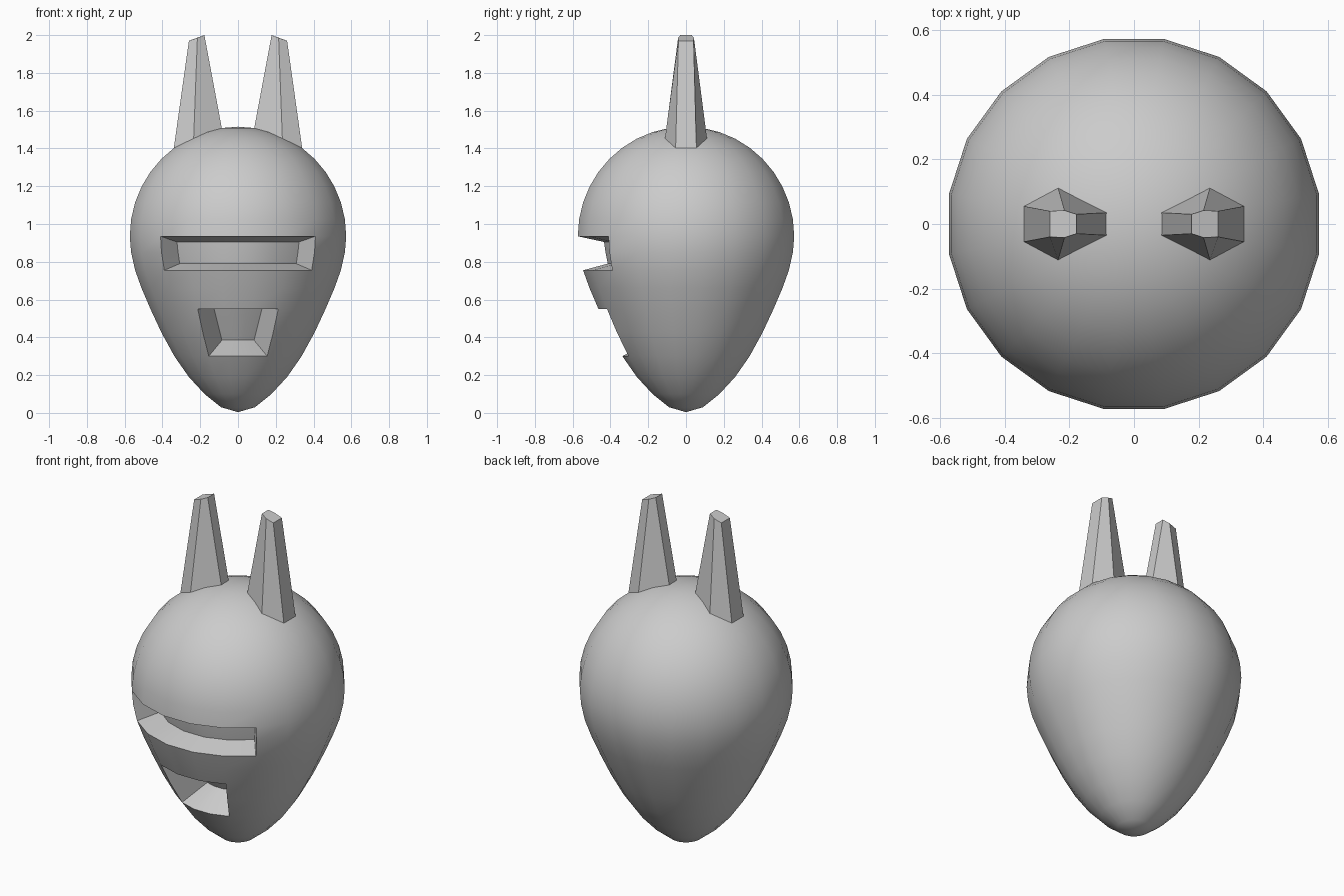
import bpy, bmesh
from math import sin, cos, radians

if "Cube" in bpy.data.objects:
    bpy.data.objects.remove(bpy.data.objects["Cube"])

SEG = 20
R = 0.58
ZC = 0.935

# Egg profile: ring heights every 9 degrees, stretched lower half, round upper half
LOW_Z = [0.03, 0.10, 0.19, 0.30, 0.425, 0.55, 0.66, 0.755, 0.85, ZC]
rings = [(R * sin(radians(9 * (i + 1))), z) for i, z in enumerate(LOW_Z)]
rings += [(R * cos(radians(9 * i)), ZC + R * sin(radians(9 * i))) for i in range(1, 10)]


def ring_point(r, z, j, spread=1.0):
    a = radians((j + 0.5) * 360 / SEG) * spread
    return (r * sin(a), -r * cos(a), z)


def finish(bm, name):
    bmesh.ops.recalc_face_normals(bm, faces=bm.faces)
    mesh = bpy.data.meshes.new(name)
    bm.to_mesh(mesh)
    bm.free()
    obj = bpy.data.objects.new(name, mesh)
    bpy.context.collection.objects.link(obj)
    bpy.ops.object.select_all(action='DESELECT')
    obj.select_set(True)
    bpy.context.view_layer.objects.active = obj
    bpy.ops.object.shade_smooth_by_angle(angle=radians(35))
    return obj


# Openings: first ring, half width (vertex columns), floor rings (r, z), angular spread
openings = [
    (7, 3, [(0.42, 0.79), (0.432, 0.85), (0.44, 0.905)], 1.05),   # eye slot
    (3, 2, [(0.187, 0.385), (0.255, 0.507), (0.32, 0.63)], 1.0),  # mouth
]

# Head shell
bm = bmesh.new()
grid = [[bm.verts.new(ring_point(r, z, j)) for j in range(SEG)] for r, z in rings]
bottom = bm.verts.new((0, 0, 0.004))
top = bm.verts.new((0, 0, ZC + R))


def is_open(i, j):
    jj = j if j < SEG // 2 else j - SEG
    return any(k <= i < k + 2 and -w <= jj < w - 1 for k, w, _, _ in openings)


for j in range(SEG):
    n = (j + 1) % SEG
    bm.faces.new((bottom, grid[0][n], grid[0][j]))
    bm.faces.new((top, grid[-1][j], grid[-1][n]))
    for i in range(len(rings) - 1):
        if not is_open(i, j):
            bm.faces.new((grid[i][j], grid[i][n], grid[i + 1][n], grid[i + 1][j]))

# Recessed floors and their walls
for k, w, floor, spread in openings:
    cols = list(range(-w, w))
    inner = [[bm.verts.new(ring_point(r, z, j, spread)) for j in cols] for r, z in floor]
    outer = [[grid[k + i][j] for j in cols] for i in range(3)]
    for i in range(2):
        for c in range(len(cols) - 1):
            bm.faces.new((inner[i][c], inner[i][c + 1], inner[i + 1][c + 1], inner[i + 1][c]))
        for c in (0, -1):
            bm.faces.new((outer[i][c], inner[i][c], inner[i + 1][c], outer[i + 1][c]))
    for i in (0, 2):
        for c in range(len(cols) - 1):
            bm.faces.new((outer[i][c], outer[i][c + 1], inner[i][c + 1], inner[i][c]))
finish(bm, "head")

# Horns: tapered six-sided spikes seated on the dome
BASE = [(0.34, 0.055, 1.40), (0.235, 0.112, 1.445), (0.085, 0.035, 1.503)]
TIP = [(0.26, 0.04, 1.97), (0.215, 0.042, 1.985), (0.178, 0.03, 2.0)]


def six(bm, half, side):
    pts = half + [(x, -y, z) for x, y, z in reversed(half)]
    return [bm.verts.new((x * side, y, z)) for x, y, z in pts]


for side, name in ((-1, "horn_left"), (1, "horn_right")):
    bm = bmesh.new()
    low, high = six(bm, BASE, side), six(bm, TIP, side)
    for a in range(6):
        b = (a + 1) % 6
        bm.faces.new((low[a], low[b], high[b], high[a]))
    bm.faces.new(high)
    # closed underside keeps normals outward
    bm.faces.new(low[::-1])
    finish(bm, name)
